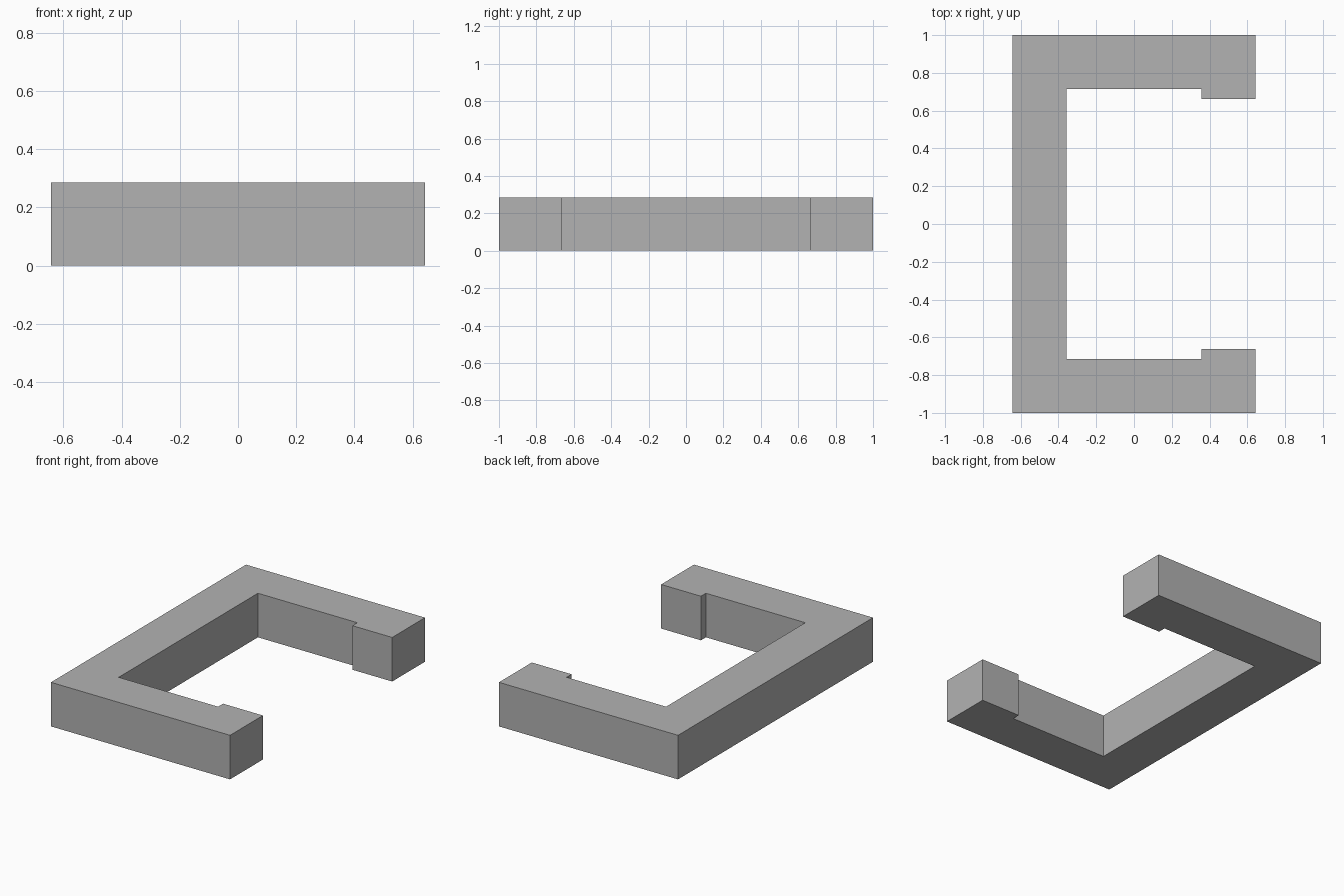
import bpy
import bmesh

cube = bpy.data.objects.get("Cube")
if cube:
    bpy.data.objects.remove(cube, do_unlink=True)

HALF_X, HALF_Y = 0.643, 1.0
THICK = 0.286          # bar width and height
LIP_Y = 0.663          # inner face of the end lips

# Single grey material
grey = bpy.data.materials.new("plain_grey")
grey.use_nodes = True
color = (0.448, 0.448, 0.448, 1)
grey.diffuse_color = color
grey.node_tree.nodes["Principled BSDF"].inputs["Base Color"].default_value = color

# Half outline of the bracket, from the outer back corner to the inner corner
inner_x, inner_y = -HALF_X + THICK, HALF_Y - THICK
lip_x = HALF_X - THICK
half = [(-HALF_X, HALF_Y), (HALF_X, HALF_Y), (HALF_X, LIP_Y),
        (lip_x, LIP_Y), (lip_x, inner_y), (inner_x, inner_y)]
outline = half + [(x, -y) for x, y in reversed(half)]

# Extrude the mirrored outline into a solid
bm = bmesh.new()
base = bm.faces.new([bm.verts.new((x, y, 0)) for x, y in outline])
result = bmesh.ops.extrude_face_region(bm, geom=[base], use_keep_orig=True)
top = [g for g in result["geom"] if isinstance(g, bmesh.types.BMVert)]
bmesh.ops.translate(bm, verts=top, vec=(0, 0, THICK))
bmesh.ops.recalc_face_normals(bm, faces=bm.faces)

mesh = bpy.data.meshes.new("c_bracket")
bm.to_mesh(mesh)
bm.free()
mesh.materials.append(grey)
bracket = bpy.data.objects.new("c_bracket", mesh)
bpy.context.collection.objects.link(bracket)
